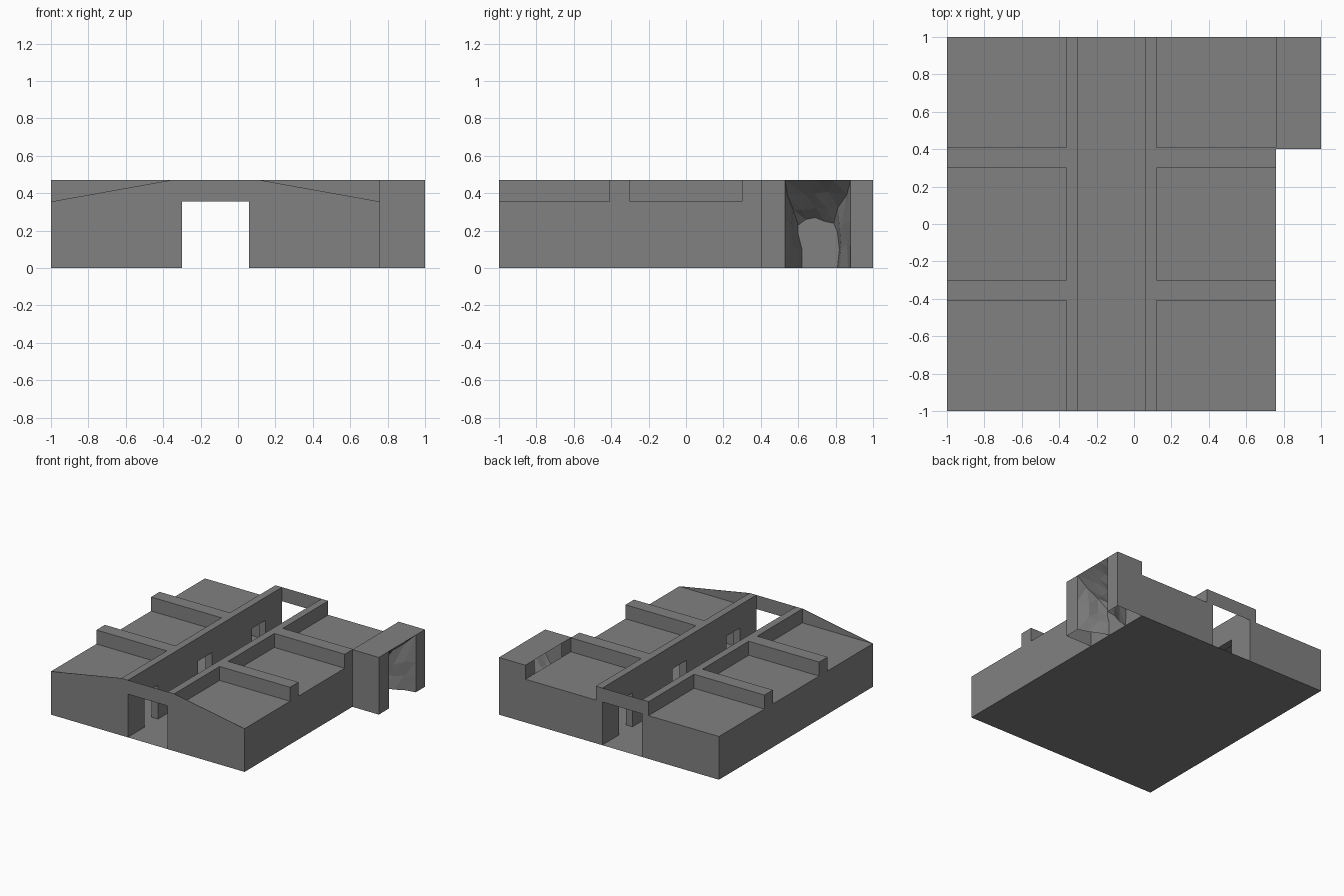
import bpy, bmesh, random
from mathutils import Vector

if "Cube" in bpy.data.objects:
    bpy.data.objects.remove(bpy.data.objects["Cube"])

random.seed(4)
grey = bpy.data.materials.new("stone_grey")
grey.diffuse_color = (0.22, 0.22, 0.22, 1)
grey.use_nodes = True
grey.node_tree.nodes["Principled BSDF"].inputs["Base Color"].default_value = grey.diffuse_color

H, ROOF = 0.47, 0.355            # top of walls, height of flat roof
L, R = -1.0, 0.76                # block sides
LW, RW = (-0.36, -0.30), (0.06, 0.12)   # corridor walls
DOORS = [(-0.785, -0.61), (-0.09, 0.09), (0.61, 0.785)]


def face(bm, pts, normal):
    f = bm.faces.new([bm.verts.new(p) for p in pts])
    f.normal_update()
    if f.normal.dot(Vector(normal)) < 0:
        f.normal_flip()


def box(bm, x0, x1, y0, y1, z0, z1, sides):
    """Axis-aligned box showing only the listed sides, e.g. 'x' is -x and 'X' is +x."""
    lo, hi = (x0, y0, z0), (x1, y1, z1)
    for s in sides:
        a = "xyz".index(s.lower())
        u, v = [i for i in range(3) if i != a]
        pts = []
        for cu, cv in ((lo, lo), (hi, lo), (hi, hi), (lo, hi)):
            p = [0, 0, 0]
            p[a] = (hi if s.isupper() else lo)[a]
            p[u], p[v] = cu[u], cv[v]
            pts.append(p)
        n = [0, 0, 0]
        n[a] = 1 if s.isupper() else -1
        face(bm, pts, n)


def finish(bm, name):
    bmesh.ops.remove_doubles(bm, verts=bm.verts, dist=1e-5)
    me = bpy.data.meshes.new(name)
    bm.to_mesh(me)
    bm.free()
    me.materials.append(grey)
    bpy.context.collection.objects.link(bpy.data.objects.new(name, me))


# Side blocks: outer walls and flat roofs (hollow inside)
for name, x0, x1, out in (("left_block", L, LW[0], "x"), ("right_block", RW[1], R, "X")):
    bm = bmesh.new()
    box(bm, x0, x1, -1, 1, 0, ROOF, out + "yYZ")
    finish(bm, name)
    # roof beams across each block
    for i, y0 in enumerate((-0.41, 0.30)):
        bm = bmesh.new()
        box(bm, x0, x1, y0, y0 + 0.11, ROOF, H, out + "yYZ")
        finish(bm, f"{name}_beam_{i}")

# Thin sloping gables on the front edge
for name, xo, xi in (("left_gable", L, LW[0]), ("right_gable", R, RW[1])):
    bm = bmesh.new()
    for y, n in ((-1, -1), (-0.997, 1)):
        face(bm, [(xo, y, ROOF), (xi, y, ROOF), (xi, y, H)], (0, n, 0))
    face(bm, [(xo, -1, ROOF), (xi, -1, H), (xi, -0.997, H), (xo, -0.997, ROOF)], (0, 0, 1))
    finish(bm, name)

# Corridor walls, pierced by three doorways each
DOOR_TOP = 0.28
for name, (x0, x1), inner, outer in (("left_corridor_wall", LW, "X", "x"),
                                     ("right_corridor_wall", RW, "x", "X")):
    bm = bmesh.new()
    edges = [-1] + [y for d in DOORS for y in d] + [1]
    for y0, y1 in zip(edges[::2], edges[1::2]):
        box(bm, x0, x1, y0, y1, 0, DOOR_TOP, inner + "yY")
    box(bm, x0, x1, -1, 1, DOOR_TOP, H, inner + "yYZ")
    for y0, y1 in DOORS:
        box(bm, x0, x1, y0, y1, 0, DOOR_TOP, "")
        face(bm, [(x0, y0, DOOR_TOP), (x1, y0, DOOR_TOP), (x1, y1, DOOR_TOP),
                  (x0, y1, DOOR_TOP)], (0, 0, -1))
    box(bm, x0, x1, -1, 1, ROOF, H, outer)
    finish(bm, name)

# Corridor floor, underside and end lintels
bm = bmesh.new()
box(bm, LW[0], RW[1], -1, 1, 0, 0.002, "Z")
finish(bm, "corridor_floor")
bm = bmesh.new()
box(bm, L, R, -1, 1, 0, 0.1, "z")
finish(bm, "underside")
for name, y, s in (("front_lintel", -1, "y"), ("back_lintel", 1, "Y")):
    bm = bmesh.new()
    box(bm, LW[1], RW[0], y, y, ROOF, H, s)
    finish(bm, name)

# Side porch: roof, outer sides and two piers
bm = bmesh.new()
box(bm, R, 1, 0.4, 1, 0, H, "yYZ")
for y0, y1 in ((0.4, 0.53), (0.88, 1)):
    box(bm, R, 1, y0, y1, 0, H, "X")
    box(bm, R, 1, y0, y1, ROOF, H, "x")
finish(bm, "porch")

# Rough rock vault narrowing from the porch mouth to the block wall
mouth = [(.53, 0), (.53, .12), (.53, .25), (.53, .47), (.62, .47), (.70, .47),
         (.79, .47), (.88, .47), (.88, .25), (.88, .12), (.88, 0)]
throat = [(.62, 0), (.62, .10), (.60, .18), (.60, .23), (.64, .26), (.69, .27),
          (.74, .25), (.79, .24), (.81, .19), (.82, .10), (.81, 0)]
bm = bmesh.new()
rings = []
for t in (0, 0.35, 0.7, 1):
    ring = []
    for (ya, za), (yb, zb) in zip(mouth, throat):
        j = 0.015 if 0 < t < 1 else 0
        y = ya + (yb - ya) * t + random.uniform(-j, j)
        z = za + (zb - za) * t + (random.uniform(-j, j) if za > 0 else 0)
        ring.append((1 - 0.235 * t, y, z))
    rings.append(ring)
centre = Vector((0.9, 0.705, 0.12))
for a, b in zip(rings, rings[1:]):
    for i in range(len(a) - 1):
        for tri in ((a[i], a[i + 1], b[i + 1]), (a[i], b[i + 1], b[i])):
            mid = sum((Vector(p) for p in tri), Vector()) / 3
            face(bm, tri, centre - mid)
finish(bm, "rock_vault")
